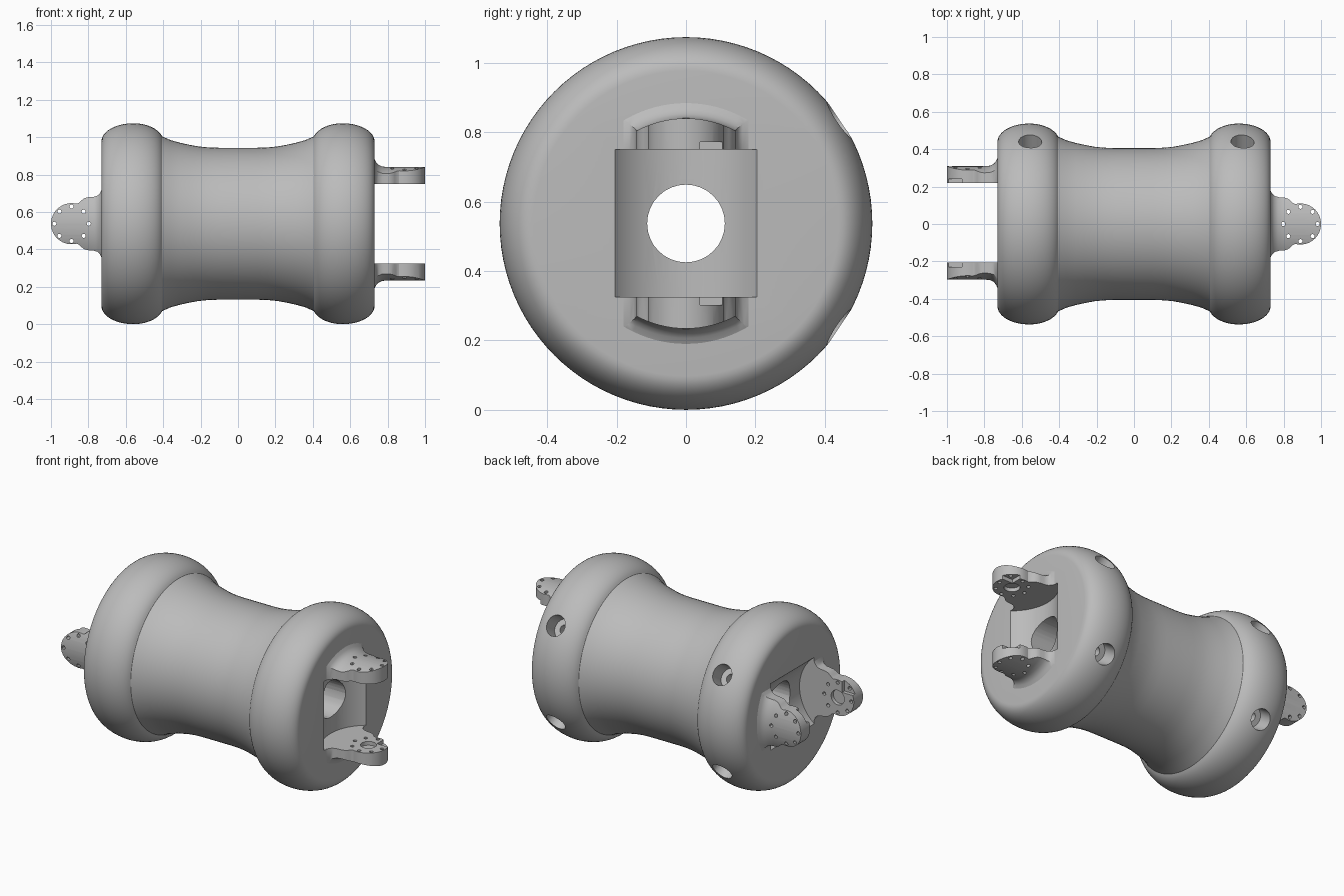
import bpy, bmesh
from math import sin, cos, pi, radians, sqrt
from mathutils import Matrix, Vector

if "Cube" in bpy.data.objects:
    bpy.data.objects.remove(bpy.data.objects["Cube"])

AXIS_Z = 0.537      # height of the long axis
PIN_X = 0.89        # hinge pin position
GAP = 0.2125        # half distance between paired lugs

grey = bpy.data.materials.new("plain grey")
grey.use_nodes = True
grey.diffuse_color = (0.5, 0.5, 0.5, 1)
grey.node_tree.nodes["Principled BSDF"].inputs["Base Color"].default_value = (0.5, 0.5, 0.5, 1)

# Turns the right-hand end into the left-hand end, a quarter turn apart
LEFT = Matrix(((-1, 0, 0, 0), (0, 0, 1, 0.006), (0, 1, 0, 0), (0, 0, 0, 1)))
RIGHT = Matrix.Identity(4)


def finish(bm, name, matrix=RIGHT):
    bmesh.ops.transform(bm, matrix=matrix, verts=bm.verts)
    bmesh.ops.recalc_face_normals(bm, faces=bm.faces)
    mesh = bpy.data.meshes.new(name)
    bm.to_mesh(mesh)
    bm.free()
    mesh.materials.append(grey)
    obj = bpy.data.objects.new(name, mesh)
    bpy.context.collection.objects.link(obj)
    return obj


def lathe(profile, name, steps=96):
    """Spin (x, radius) points about the x axis."""
    bm = bmesh.new()
    verts = [bm.verts.new((x, 0, r)) for x, r in profile]
    edges = [bm.edges.new(pair) for pair in zip(verts, verts[1:])]
    bmesh.ops.spin(bm, geom=verts + edges, cent=(0, 0, 0), axis=(1, 0, 0),
                   angle=2 * pi, steps=steps)
    bmesh.ops.remove_doubles(bm, verts=bm.verts, dist=0.0001)
    return finish(bm, name)


def prism(outline, low, high, name):
    """Extrude an xy outline between two heights."""
    bm = bmesh.new()
    face = bm.faces.new([bm.verts.new((x, y, low)) for x, y in outline])
    top = bmesh.ops.extrude_face_region(bm, geom=[face])["geom"]
    bmesh.ops.translate(bm, vec=(0, 0, high - low),
                        verts=[v for v in top if isinstance(v, bmesh.types.BMVert)])
    return finish(bm, name)


def rod(start, end, radius, sides=32, matrix=RIGHT):
    start, end = Vector(start), Vector(end)
    way = end - start
    bm = bmesh.new()
    bmesh.ops.create_cone(bm, cap_ends=True, segments=sides, radius1=radius,
                          radius2=radius, depth=way.length)
    turn = way.to_track_quat('Z', 'Y').to_matrix().to_4x4()
    return finish(bm, "cutter", matrix @ Matrix.Translation((start + end) / 2) @ turn)


def box(low, high):
    low, high = Vector(low), Vector(high)
    bm = bmesh.new()
    bmesh.ops.create_cube(bm, size=1)
    size = Matrix.Diagonal((*(high - low), 1))
    return finish(bm, "cutter", Matrix.Translation((low + high) / 2) @ size)


def carve(obj, cutter, operation='DIFFERENCE'):
    """Apply a boolean and discard the cutter."""
    cutter.hide_render = True
    mod = obj.modifiers.new("carve", 'BOOLEAN')
    mod.operation, mod.solver, mod.object = operation, 'EXACT', cutter
    bpy.context.view_layer.objects.active = obj
    bpy.ops.object.modifier_apply(modifier=mod.name)
    bpy.data.objects.remove(cutter)


def complete(obj):
    obj.data.transform(Matrix.Translation((0, 0, AXIS_Z)))
    bpy.ops.object.select_all(action='DESELECT')
    obj.select_set(True)
    bpy.context.view_layer.objects.active = obj
    bpy.ops.object.shade_smooth_by_angle(angle=radians(30))


# Body: waisted barrel between two rounded collars
waist = [(0.36, 0.447), (0.31, 0.433), (0.26, 0.422), (0.21, 0.413), (0.16, 0.408), (0.1, 0.406)]
collar = [(0.73, 0)]
for i in range(13):
    t = pi / 2 * (1 - i / 12)
    collar.append((0.56 + 0.17 * sin(t), 0.44 + 0.097 * cos(t)))
for i in range(1, 11):
    t = radians(74) * i / 10
    collar.append((0.56 - 0.161 * sin(t), 0.44 + 0.097 * cos(t)))
half = collar + waist
body = lathe(half + [(-x, r) for x, r in reversed(half)], "barrel_body")

# Bore along the axis and a round-backed hinge pocket in each end
carve(body, rod((-0.9, 0, 0), (0.9, 0, 0), 0.112))
for side in (RIGHT, LEFT):
    carve(body, rod((PIN_X, 0, -GAP), (PIN_X, 0, GAP), 0.26, 64, side))

# Counterbored bolt holes on the back of both collars
for x in (-0.555, 0.58):
    for angle in (radians(34), radians(-34)):
        def out(r):
            return (x, r * cos(angle), r * sin(angle))
        carve(body, rod(out(0.43), out(0.65), 0.062))
        carve(body, rod(out(0.36), out(0.5), 0.028, 20))
complete(body)

# Hinge lugs: plan outline with shoulders and a round tip
side_line = [(0.69, 0.185), (0.73, 0.18), (0.738, 0.163), (0.752, 0.15), (0.775, 0.143),
             (0.8, 0.142), (0.822, 0.136), (0.838, 0.124), (0.85, 0.112), (0.862, 0.107)]
tip = [(PIN_X + 0.11 * cos(a), 0.11 * sin(a))
       for a in (radians(95 - 10 * i) for i in range(20))]
plan = side_line + tip + [(x, -y) for x, y in reversed(side_line)]
flare = [(0.67, 0), (0.67, 0.37), (0.72, 0.365), (0.73, 0.347), (0.738, 0.33), (0.75, 0.316),
         (0.77, 0.306), (0.8, 0.303), (1.05, 0.303), (1.05, 0)]

for name, side in (("right_hinge_lugs", RIGHT), ("left_hinge_lugs", LEFT)):
    lugs = prism(plan, -0.4, 0.4, name)
    carve(lugs, lathe(flare, "cutter"), 'INTERSECT')
    carve(lugs, box((0.5, -0.5, -GAP), (1.2, 0.5, GAP)))
    # Ring of small through holes around the pin
    for i in range(8):
        a = i * pi / 4
        px, py = PIN_X + 0.092 * cos(a), 0.092 * sin(a)
        carve(lugs, rod((px, py, -0.5), (px, py, 0.5), 0.011, 12))
    # Shallow pin seat and side notch on the inner faces
    depth = GAP + 0.023
    carve(lugs, rod((PIN_X, 0, -depth), (PIN_X, 0, depth), 0.045))
    carve(lugs, box((0.92, 0.04, -depth), (1.1, 0.2, depth)))
    lugs.data.transform(side)
    complete(lugs)
